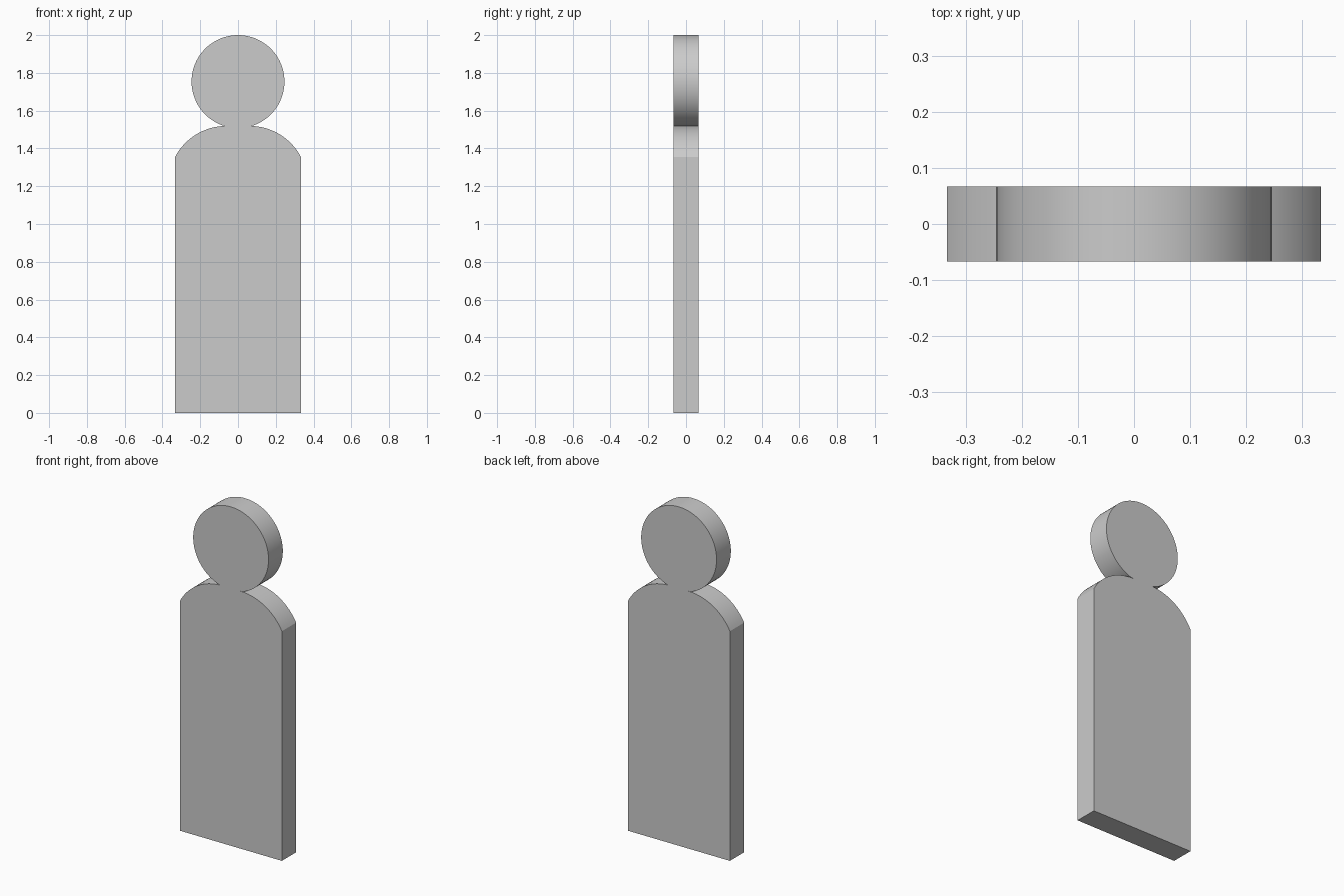
import bpy
import bmesh
from math import sin, cos, atan2, radians, hypot

if "Cube" in bpy.data.objects:
    bpy.data.objects.remove(bpy.data.objects["Cube"])

HALF_DEPTH = 0.0665
HALF_WIDTH = 0.333
SHOULDER_Z = 1.355
NECK = (0.062, 1.519)
HEAD_R = 0.246
HEAD_Z = 2.0 - HEAD_R


def arc(cx, cz, r, start, end, steps):
    """Points on a circular arc in the xz plane."""
    angles = [start + (end - start) * i / steps for i in range(steps + 1)]
    return [(cx + r * cos(a), cz + r * sin(a)) for a in angles]


# Shoulder: arc that leaves the neck horizontally and ends at the side wall
dx, dz = HALF_WIDTH - NECK[0], NECK[1] - SHOULDER_Z
shoulder_r = (dx * dx + dz * dz) / (2 * dz)
shoulder_cz = NECK[1] - shoulder_r
start = atan2(SHOULDER_Z - shoulder_cz, dx)
shoulder = arc(NECK[0], shoulder_cz, shoulder_r, start, radians(90), 20)

# Head: arc from the neck notch up to the crown
neck_angle = atan2(NECK[1] - HEAD_Z, NECK[0])
head = arc(0, HEAD_Z, HEAD_R, neck_angle, radians(90), 40)

# Right half of the outline, mirrored to the left
right = [(HALF_WIDTH, 0.0)] + shoulder + head[1:]
outline = right + [(-x, z) for x, z in reversed(right[:-1])]

# Extrude the outline from front to back
bm = bmesh.new()
face = bm.faces.new([bm.verts.new((x, -HALF_DEPTH, z)) for x, z in outline])
result = bmesh.ops.extrude_face_region(bm, geom=[face], use_keep_orig=True)
back = [v for v in result["geom"] if isinstance(v, bmesh.types.BMVert)]
bmesh.ops.translate(bm, verts=back, vec=(0, 2 * HALF_DEPTH, 0))
bmesh.ops.recalc_face_normals(bm, faces=bm.faces)
mesh = bpy.data.meshes.new("figure_cutout")
bm.to_mesh(mesh)
bm.free()

figure = bpy.data.objects.new("figure_cutout", mesh)
bpy.context.collection.objects.link(figure)
bpy.context.view_layer.objects.active = figure
figure.select_set(True)
bpy.ops.object.shade_smooth_by_angle(angle=radians(20))
